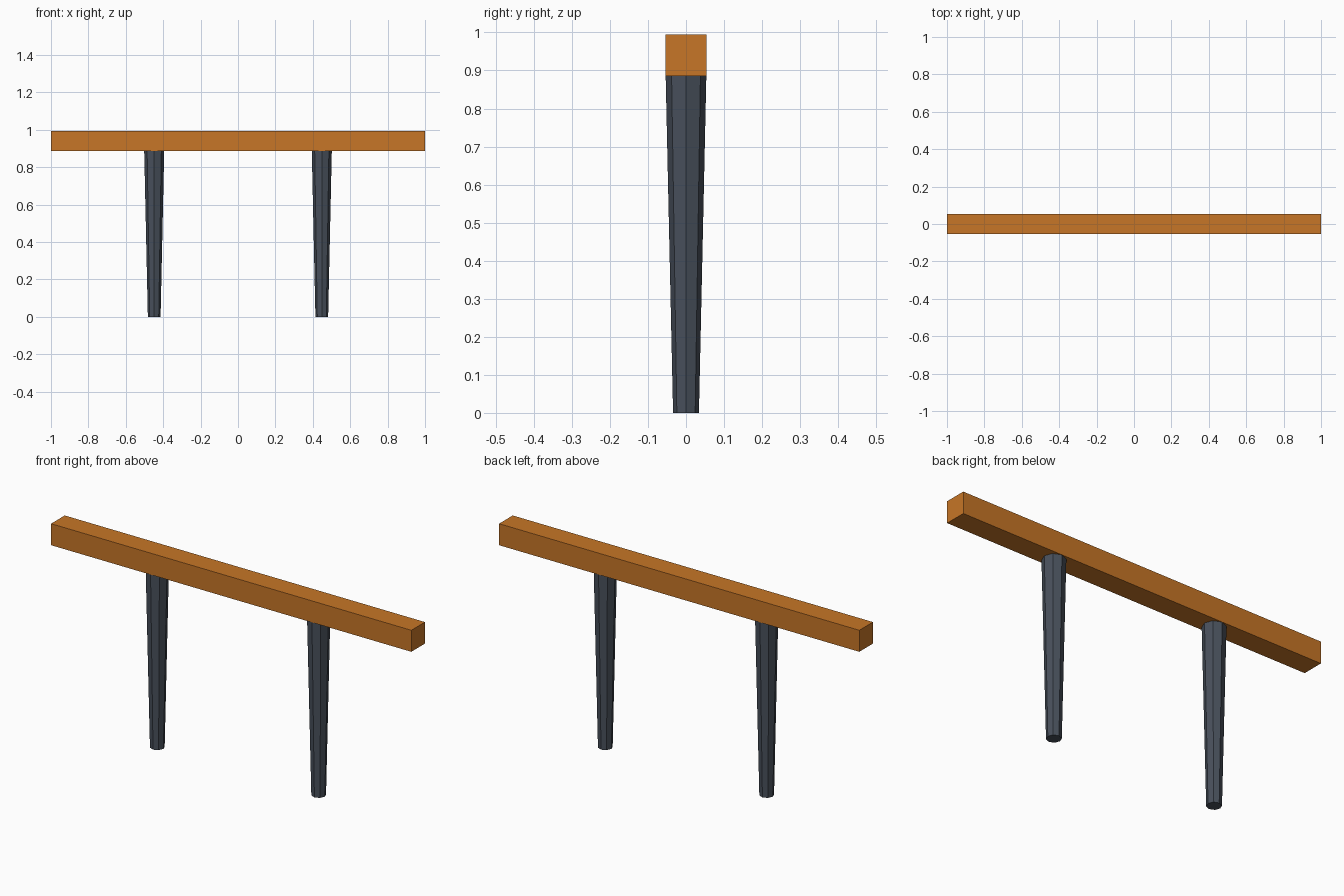
import bpy

if "Cube" in bpy.data.objects:
    bpy.data.objects.remove(bpy.data.objects["Cube"])

BEAM_HALF = 0.054
BEAM_BOTTOM, BEAM_TOP = 0.886, 0.994


def material(name, color):
    mat = bpy.data.materials.new(name)
    mat.diffuse_color = color
    mat.use_nodes = True
    mat.node_tree.nodes["Principled BSDF"].inputs["Base Color"].default_value = mat.diffuse_color
    return mat


wood = material("orange_wood", (0.57, 0.18, 0.02, 1))
metal = material("dark_metal", (0.065, 0.08, 0.105, 1))

# Square rail across the top
bpy.ops.mesh.primitive_cube_add(size=1, location=(0, 0, (BEAM_BOTTOM + BEAM_TOP) / 2))
rail = bpy.context.object
rail.name = "top_rail"
rail.scale = (2, BEAM_HALF * 2, BEAM_TOP - BEAM_BOTTOM)
bpy.ops.object.transform_apply(location=False, rotation=False, scale=True)
rail.data.materials.append(wood)

# Tapered eight-sided posts
for name, side in (("left_post", -1), ("right_post", 1)):
    bpy.ops.mesh.primitive_cone_add(vertices=8, radius1=0.034, radius2=0.0535,
                                    depth=BEAM_BOTTOM,
                                    location=(side * 0.448, 0, BEAM_BOTTOM / 2))
    post = bpy.context.object
    post.name = name
    post.data.materials.append(metal)
